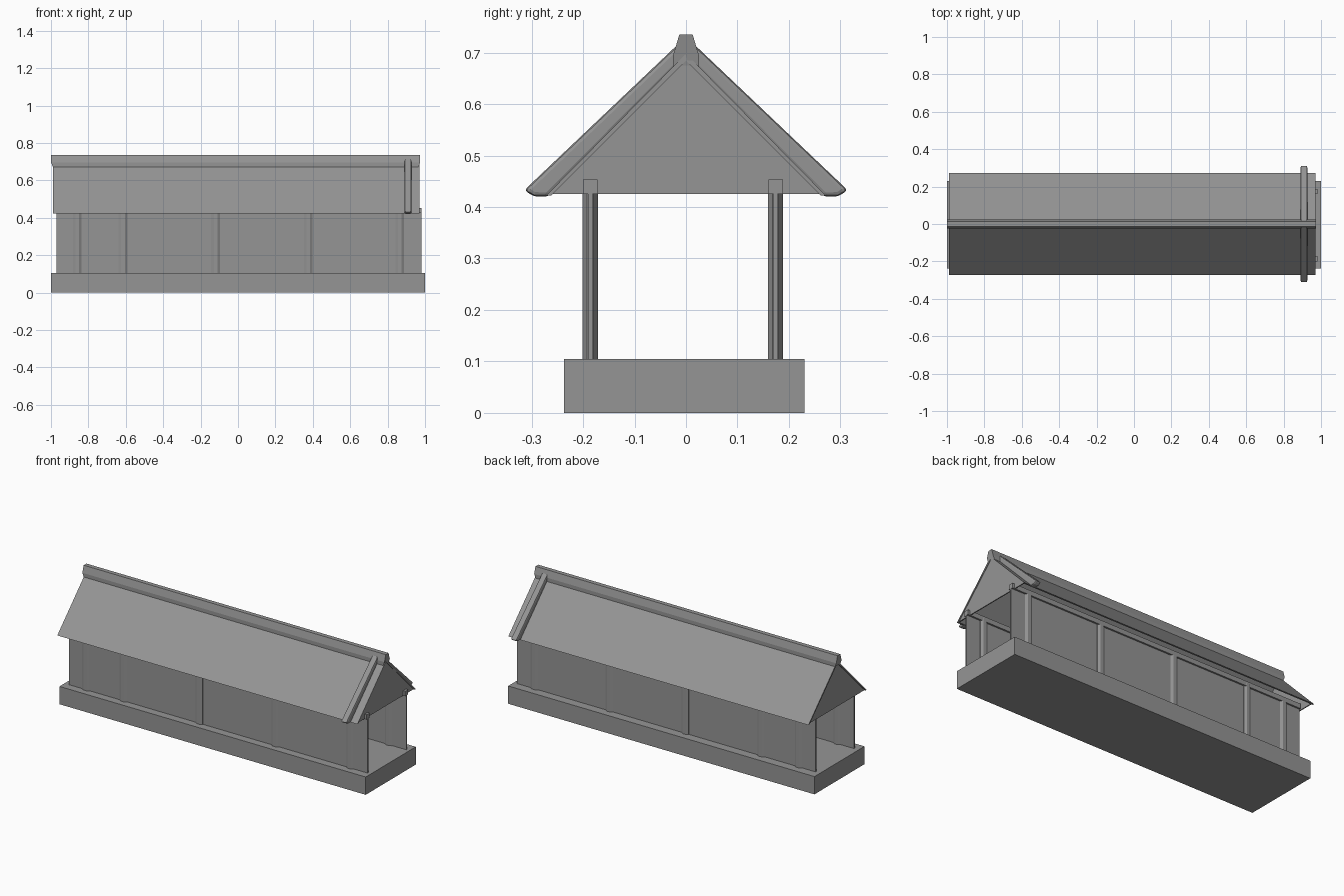
import bpy, bmesh, math
from mathutils import Vector

if "Cube" in bpy.data.objects:
    bpy.data.objects.remove(bpy.data.objects["Cube"], do_unlink=True)

grey = bpy.data.materials.new("plain grey")
grey.use_nodes = True
colour = (0.3, 0.3, 0.3, 1)
grey.diffuse_color = colour
grey.node_tree.nodes["Principled BSDF"].inputs["Base Color"].default_value = colour


def prism(name, profile, direction, bevel=0):
    """Extrude a closed loop of 3D points along a direction."""
    bm = bmesh.new()
    face = bm.faces.new([bm.verts.new(p) for p in profile])
    grown = bmesh.ops.extrude_face_region(bm, geom=[face], use_keep_orig=True)
    moved = [v for v in grown["geom"] if isinstance(v, bmesh.types.BMVert)]
    bmesh.ops.translate(bm, verts=moved, vec=Vector(direction))
    bmesh.ops.recalc_face_normals(bm, faces=bm.faces)
    mesh = bpy.data.meshes.new(name)
    bm.to_mesh(mesh)
    bm.free()
    mesh.materials.append(grey)
    obj = bpy.data.objects.new(name, mesh)
    bpy.context.collection.objects.link(obj)
    if bevel:
        mod = obj.modifiers.new("Bevel", "BEVEL")
        mod.width = bevel
        mod.segments = 2
    return obj


def along_x(name, points, x0, x1, bevel=0):
    """Prism with a (y, z) profile running from x0 to x1."""
    return prism(name, [(x0, y, z) for y, z in points], (x1 - x0, 0, 0), bevel)


def box(name, x0, x1, y0, y1, z0, z1):
    return along_x(name, [(y0, z0), (y1, z0), (y1, z1), (y0, z1)], x0, x1)


FLOOR, EAVE, APEX = 0.105, 0.425, 0.698
WALL_Y = 0.18

# Plinth
box("base", -1, 1, -0.237, 0.23, 0, FLOOR)

for side, label in ((-1, "front"), (1, "back")):
    y = side * WALL_Y - 0.006

    # Long wall, open at both ends of the building
    box(label + "_wall", -0.97, 0.98, y - 0.004, y + 0.004, FLOOR, EAVE + 0.02)

    # Wall plate whose ends poke out of the gables
    box(label + "_wall_plate", -0.97, 0.98, y - 0.014, y + 0.014, EAVE, 0.453)

    # Faceted posts standing half proud of the wall
    for i, x in enumerate((-0.86, -0.615, -0.12, 0.375, 0.865)):
        ring = [(x + 0.025 * math.cos(a), y + 0.016 * math.sin(a), FLOOR)
                for a in (math.pi * (k + 0.5) / 4 for k in range(8))]
        prism(f"{label}_post_{i + 1}", ring, (0, 0, EAVE + 0.02 - FLOOR))

    # Thin roof slope
    slope = [(0, APEX), (0.272, 0.422), (0.262, 0.422), (0, APEX - 0.014)]
    along_x(label + "_roof", [(side * p, z) for p, z in slope], -0.99, 0.97)

    # Raised rib laid over the roof near one end
    rib = [(0, 0.69), (0, 0.727), (0.02, 0.712), (0.315, 0.432),
           (0.295, 0.421), (0.268, 0.42)]
    along_x(label + "_roof_rib", [(side * p, z) for p, z in rib],
            0.89, 0.927, 0.008)

# Triangular gables
for label, x in (("left", 0.96), ("right", -0.985)):
    along_x(label + "_gable", [(-0.262, EAVE), (0.262, EAVE), (0, APEX - 0.008)],
            x, x + 0.006)

# Ridge cap with ends leaning outward at the top
half = [(0.025, 0.672), (0.025, 0.695), (0.019, 0.715), (0.013, 0.735)]
cap_points = half + [(-p, z) for p, z in reversed(half)]
cap = along_x("ridge_cap", cap_points, -0.99, 0.965)
for v in cap.data.vertices:
    if v.co.z > 0.69:
        v.co.x += math.copysign(0.009, v.co.x)
